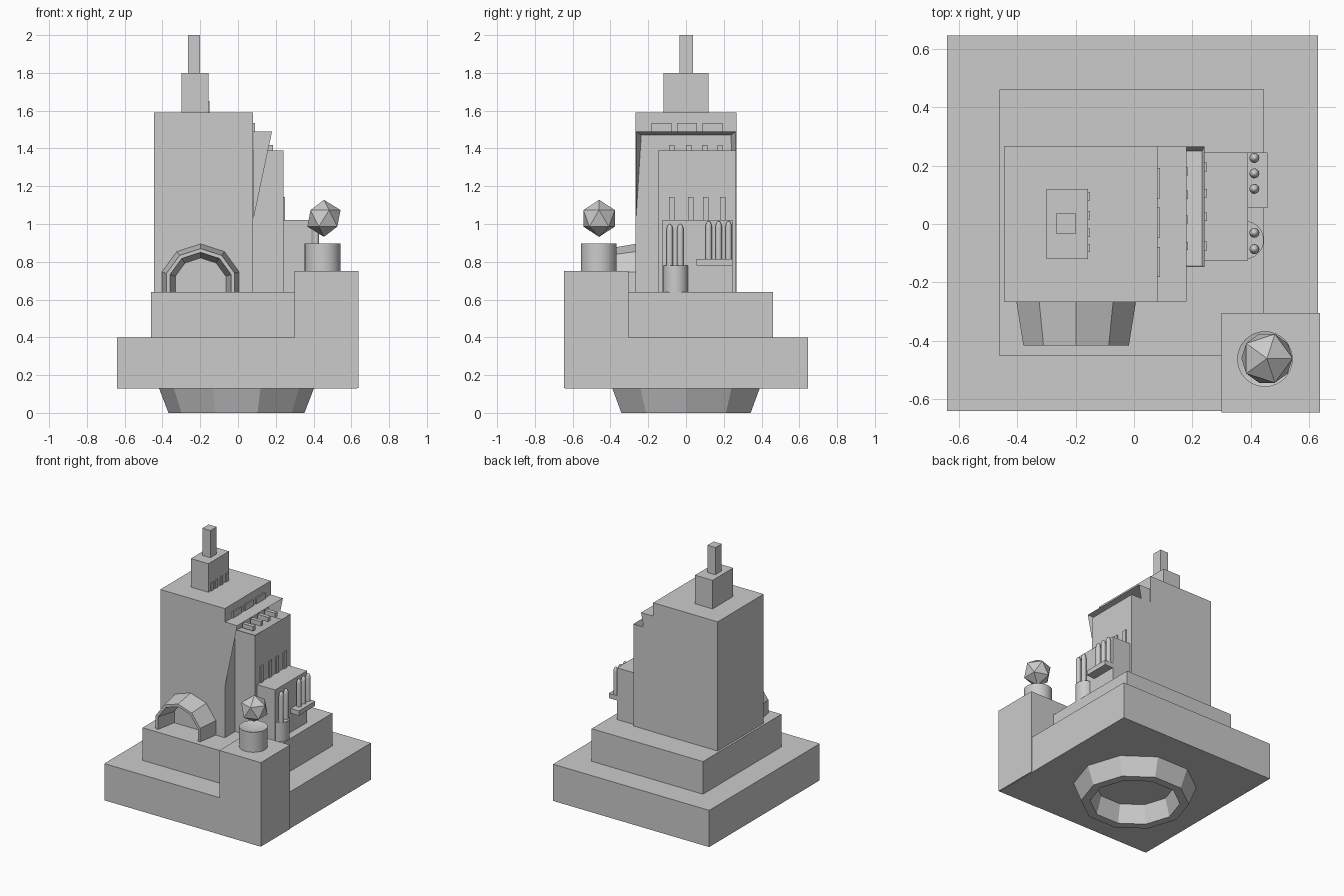
import bpy, bmesh
from math import cos, sin, pi, radians

if "Cube" in bpy.data.objects:
    bpy.data.objects.remove(bpy.data.objects["Cube"])


def mesh(name, verts, faces, smooth=False):
    me = bpy.data.meshes.new(name)
    me.from_pydata(verts, [], faces)
    bm = bmesh.new()
    bm.from_mesh(me)
    bmesh.ops.remove_doubles(bm, verts=bm.verts, dist=1e-5)
    bmesh.ops.recalc_face_normals(bm, faces=bm.faces)
    bm.to_mesh(me)
    bm.free()
    ob = bpy.data.objects.new(name, me)
    bpy.context.collection.objects.link(ob)
    if smooth:
        bpy.context.view_layer.objects.active = ob
        ob.select_set(True)
        bpy.ops.object.shade_smooth_by_angle(angle=radians(40))
        ob.select_set(False)
    return ob


BOX_FACES = [(0, 1, 3, 2), (4, 6, 7, 5), (0, 4, 5, 1),
             (2, 3, 7, 6), (0, 2, 6, 4), (1, 5, 7, 3)]


def box(name, x, y, z):
    return mesh(name, [(a, b, c) for a in x for b in y for c in z], BOX_FACES)


def lathe(name, profile, n, center, smooth=False):
    """Spin (radius, z) points around z; end points on the axis close the shape."""
    cx, cy = center
    k = len(profile)
    verts = [(cx + r * cos(2 * pi * i / n), cy + r * sin(2 * pi * i / n), z)
             for i in range(n) for r, z in profile]
    faces = [(i * k + j, (i + 1) % n * k + j, (i + 1) % n * k + j + 1, i * k + j + 1)
             for i in range(n) for j in range(k - 1)]
    ob = mesh(name, verts, faces, smooth)
    return ob


# Stepped base
box("base_slab", (-0.64, 0.63), (-0.64, 0.645), (0.13, 0.40))
box("base_tier", (-0.46, 0.445), (-0.452, 0.46), (0.40, 0.64))
box("corner_block", (0.30, 0.637), (-0.645, -0.305), (0.132, 0.75))

# Ten-sided foot ring under the base
lathe("foot_ring", [(0.41, 0.13), (0.36, 0), (0.30, 0), (0.265, 0.13), (0.41, 0.13)],
      10, (-0.008, 0))

# Tower stack
box("tower", (-0.445, 0.08), (-0.267, 0.267), (0.64, 1.59))
box("tower_cap", (-0.30, -0.157), (-0.12, 0.12), (1.59, 1.80))
box("spire", (-0.265, -0.20), (-0.035, 0.037), (1.80, 2.0))
box("low_annex", (0.08, 0.39), (-0.125, 0.245), (0.64, 1.02))

# Middle annex with a sunken top
x0, x1, y0, y1 = 0.08, 0.242, -0.147, 0.265
verts = [(x, y, z) for z in (0.64, 1.39) for x, y in
         ((x0, y0), (x1, y0), (x1, y1), (x0, y1))]
verts += [(x0, y0, 1.385), (x1 - 0.01, y0 + 0.004, 1.385),
          (x1 - 0.01, y1 - 0.016, 1.34), (x0, y1 - 0.016, 1.34)]
faces = [(0, 3, 2, 1)]
for i in range(4):
    j = (i + 1) % 4
    faces += [(i, j, j + 4, i + 4), (i + 4, j + 4, j + 8, i + 8)]
mesh("mid_annex", verts + [], faces + [(8, 9, 10, 11)])

# Hood: flat top with tapering side fins, hollow underneath
back, front, w, wi = 0.081, 0.18, 0.265, 0.237
verts = []
for s in (-1, 1):
    verts += [(back, s * w, 1.02), (back, s * w, 1.49), (front, s * w, 1.49),
              (back, s * wi, 1.47)]
mesh("hood", verts, [(0, 1, 2), (4, 6, 5), (1, 5, 6, 2), (0, 2, 3), (4, 7, 6),
                     (2, 6, 7, 3), (0, 3, 1), (4, 5, 7), (1, 3, 7, 5)])

# Window tabs on each step
def tabs(name, x, z, spans):
    for i, y in enumerate(spans):
        box(f"{name}_{i}", x, y, z)


def spans(centers, half):
    return [(c - half, c + half) for c in centers]


tabs("cap_window", (-0.157, -0.151), (1.59, 1.65), spans((-0.082, -0.03, 0.03, 0.095), 0.014))
tabs("tower_window", (0.08, 0.089), (1.49, 1.535), spans((-0.13, 0.005, 0.14), 0.052))
tabs("hood_window", (0.10, 0.185), (1.385, 1.418), spans((-0.075, 0.015, 0.1, 0.18), 0.014))
tabs("annex_window", (0.242, 0.25), (1.02, 1.142), spans((-0.075, 0.025, 0.105, 0.195), 0.015))

# Round-topped pipes on a ledge and on a half-round pedestal
box("pipe_ledge", (0.39, 0.457), (0.055, 0.245), (0.78, 0.815))
lathe("pipe_pedestal", [(0, 0.64), (0.066, 0.64), (0.066, 0.78), (0, 0.78)],
      32, (0.378, -0.055), True)


def pipe(name, y, z0, z1):
    r, h = 0.017, 0.035
    dome = [(r * cos(a * pi / 10), z1 - h + h * sin(a * pi / 10)) for a in range(6)]
    lathe(name, [(0, z0), (r, z0)] + dome, 16, (0.412, y), True)


for i, y in enumerate((0.12, 0.173, 0.226)):
    pipe(f"ledge_pipe_{i}", y, 0.815, 1.015)
for i, y in enumerate((-0.086, -0.03)):
    pipe(f"pedestal_pipe_{i}", y, 0.78, 1.0)

# Faceted archway against the front of the tower
arch_verts, arch_faces = [], []
section = [(0.215, -0.266), (0.19, -0.415), (0.17, -0.415), (0.14, -0.266)]
for i in range(7):
    a = radians(-18 + 36 * i)
    for r, y in section:
        arch_verts.append((-0.198 + r * cos(a), y, 0.68 + r * sin(a)))
# drop the springing points straight to the floor
for i in (0, 6):
    for j, (r, y) in enumerate(section):
        x = arch_verts[i * 4 + j][0]
        arch_verts[i * 4 + j] = (x, y, 0.64)
for i in range(6):
    for j in range(4):
        k = (j + 1) % 4
        arch_faces.append((i * 4 + j, i * 4 + k, i * 4 + 4 + k, i * 4 + 4 + j))
mesh("archway", arch_verts, arch_faces + [(0, 1, 2, 3), (24, 25, 26, 27)])

# Dish and floating faceted orb on the corner block
lathe("orb_dish", [(0, 0.75), (0.095, 0.75), (0.095, 0.897), (0, 0.87)],
      32, (0.448, -0.462), True)
bpy.ops.mesh.primitive_ico_sphere_add(subdivisions=1, radius=0.098,
                                      location=(0.455, -0.46, 1.03))
bpy.context.object.name = "orb"
